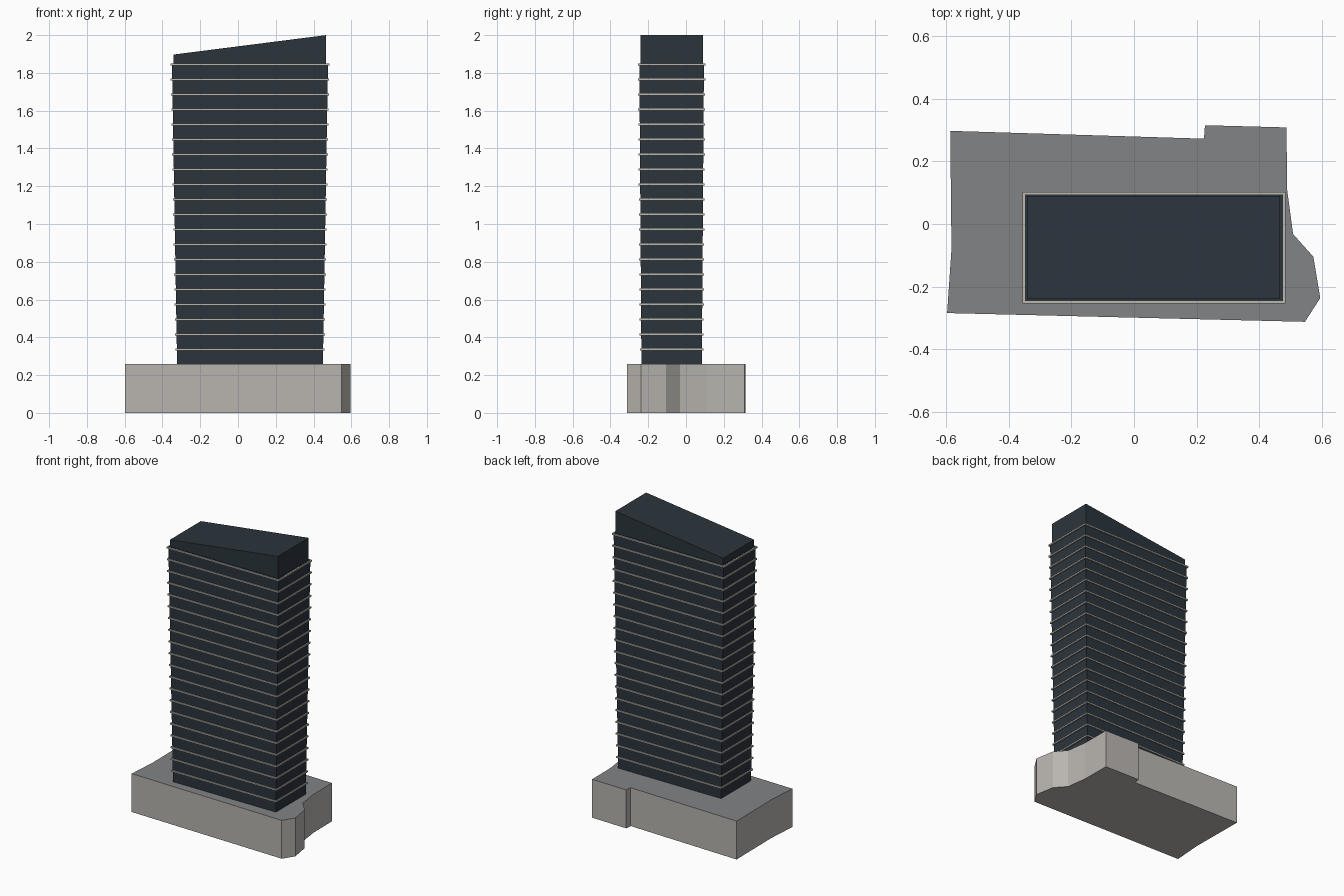
import bpy, bmesh

if "Cube" in bpy.data.objects:
    bpy.data.objects.remove(bpy.data.objects["Cube"])


def material(name, color):
    m = bpy.data.materials.new(name)
    m.diffuse_color = (*color, 1)
    m.use_nodes = True
    m.node_tree.nodes["Principled BSDF"].inputs["Base Color"].default_value = m.diffuse_color
    return m


STONE = material("pale_stone", (0.48, 0.46, 0.43))
ROOF = material("roof_grey", (0.225, 0.228, 0.232))
GLASS = material("dark_glass", (0.024, 0.035, 0.045))
TRIM = material("floor_trim", (0.50, 0.48, 0.43))


def prism(name, lower, upper, mats):
    """Solid between two matching outlines of (x, y, z) points."""
    bm = bmesh.new()
    a = [bm.verts.new(p) for p in lower]
    b = [bm.verts.new(p) for p in upper]
    n = len(a)
    bm.faces.new(a[::-1])
    bm.faces.new(b)
    for i in range(n):
        j = (i + 1) % n
        bm.faces.new((a[i], a[j], b[j], b[i]))
    bmesh.ops.recalc_face_normals(bm, faces=bm.faces)
    # the second material, if any, goes on upward faces
    for f in bm.faces:
        f.material_index = len(mats) - 1 if f.normal.z > 0.5 else 0
    mesh = bpy.data.meshes.new(name)
    bm.to_mesh(mesh)
    bm.free()
    for m in mats:
        mesh.materials.append(m)
    ob = bpy.data.objects.new(name, mesh)
    bpy.context.collection.objects.link(ob)
    return ob


CX, CY = 0.0635, -0.076        # tower axis
Z0, Z1 = 0.26, 1.851           # tower foot and top


def section(z, grow=0.0):
    """Tower outline at height z: it widens slightly upwards."""
    t = (z - Z0) / (Z1 - Z0)
    hx = 0.386 + 0.027 * t + grow
    hy = 0.160 + 0.011 * t + grow
    return [(CX + sx * hx, CY + sy * hy, z)
            for sx, sy in ((-1, -1), (1, -1), (1, 1), (-1, 1))]


# Podium with an irregular plan
plan = [(-0.598, -0.285), (0.547, -0.313), (0.596, -0.237), (0.574, -0.105),
        (0.509, -0.032), (0.490, 0.11), (0.488, 0.309), (0.227, 0.316),
        (0.224, 0.273), (-0.588, 0.298), (-0.584, -0.08)]
prism("podium", [(x, y, 0) for x, y in plan],
      [(x, y, Z0) for x, y in plan], [STONE, ROOF])

# Flaring glass tower
prism("tower", section(Z0), section(Z1), [GLASS])

# Thin projecting ledge at every floor
FLOORS = 20
for i in range(FLOORS):
    z = 0.335 + i * (1.845 - 0.335) / (FLOORS - 1)
    ring = section(z, 0.008)
    prism(f"floor_ledge_{i + 1}", [(x, y, z - 0.005) for x, y, _ in ring],
          [(x, y, z + 0.005) for x, y, _ in ring], [TRIM])

# Crown with a roof sloping up to the right
base = [(-0.342, -0.240), (0.467, -0.240), (0.467, 0.090), (-0.342, 0.090)]
prism("crown", [(x, y, Z1 - 0.01) for x, y in base],
      [(x, y, 1.897 if x < 0 else 2.0) for x, y in base], [GLASS])
